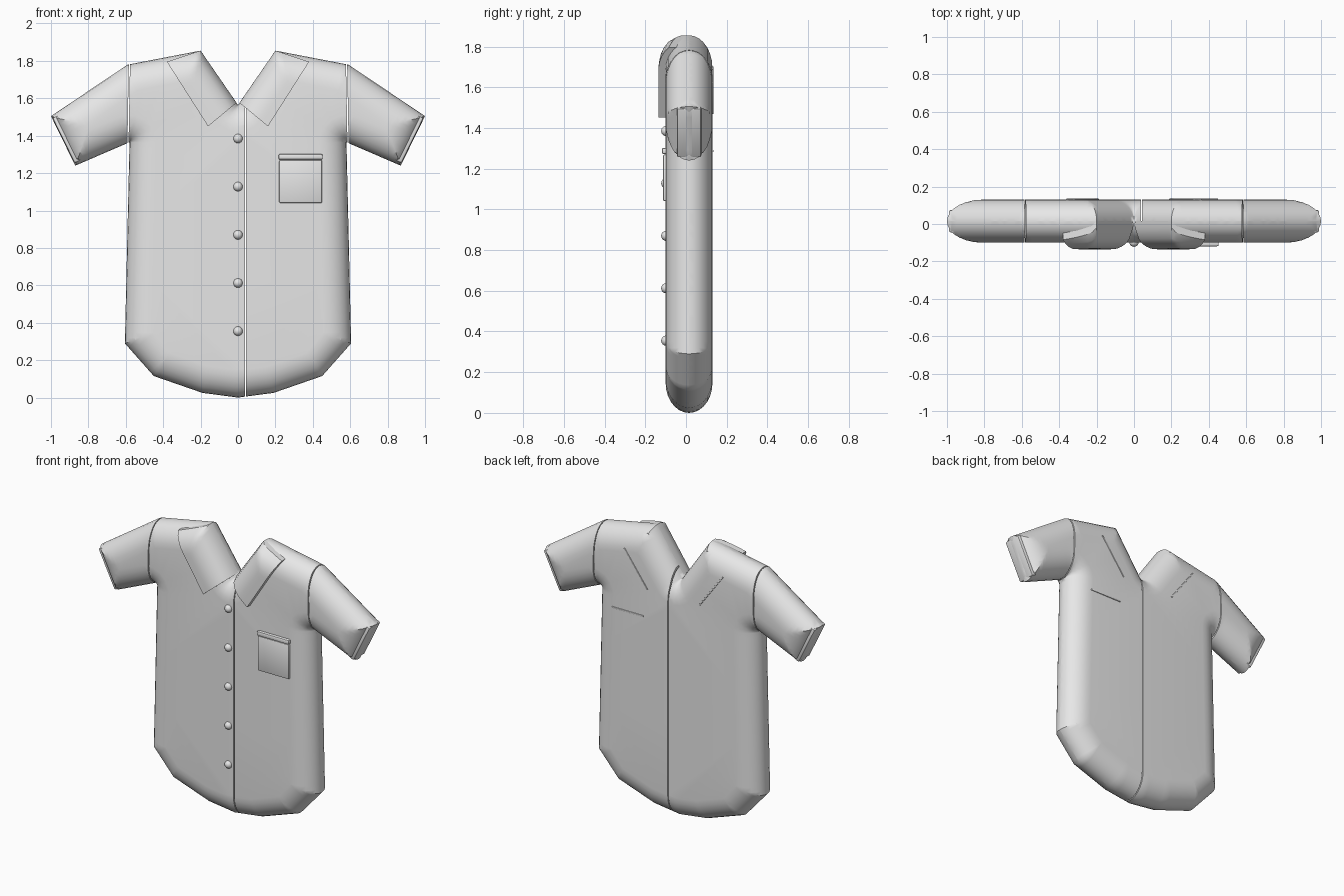
import bpy, bmesh, math
from mathutils import Vector, Matrix
from mathutils.geometry import delaunay_2d_cdt, intersect_point_line

if "Cube" in bpy.data.objects:
    bpy.data.objects.remove(bpy.data.objects["Cube"])

CY, HALF, ROUND = 0.015, 0.115, 0.145     # mid depth, half thickness, edge rounding width
fabric = bpy.data.materials.new("grey_fabric")
fabric.diffuse_color = (0.8, 0.8, 0.8, 1)
fabric.use_nodes = True
fabric.node_tree.nodes["Principled BSDF"].inputs["Base Color"].default_value = fabric.diffuse_color

# Garment outline in x,z: neck notch, shoulder, sleeve, armpit, side, curved hem
half = [(0.2, 1.855), (0.59, 1.78), (1.0, 1.505), (0.87, 1.24), (0.58, 1.365),
        (0.605, 0.29), (0.45, 0.115), (0.19, 0.025)]
right = [Vector(p) for p in half]
outline = ([Vector((0, 1.565))] + right + [Vector((0, 0))]
           + [Vector((-p.x, p.y)) for p in reversed(right)])


def edges_of(poly):
    return list(zip(poly, poly[1:] + poly[:1]))


def edge_distance(p):
    best = 9
    for a, b in edges_of(outline):
        q, t = intersect_point_line(p, a, b)
        q = a.lerp(b, min(1, max(0, t)))
        best = min(best, (p - q.to_2d()).length)
    return best


def puff(p):
    """Half thickness of the padded garment at a point."""
    d = min(1, edge_distance(p) / ROUND)
    return HALF * math.sqrt(max(0, 1 - (1 - d) ** 2))


def samples(a, b, step=0.03):
    n = max(1, round((b - a).length / step))
    return [a.lerp(b, i / n) for i in range(n)]


def inward(a, b):
    d = (b - a).normalized()
    return Vector((d.y, -d.x))


def finish(bm, name, angle=30):
    bmesh.ops.recalc_face_normals(bm, faces=bm.faces)
    me = bpy.data.meshes.new(name)
    bm.to_mesh(me)
    bm.free()
    me.materials.append(fabric)
    ob = bpy.data.objects.new(name, me)
    bpy.context.collection.objects.link(ob)
    bpy.ops.object.select_all(action='DESELECT')
    ob.select_set(True)
    bpy.context.view_layer.objects.active = ob
    bpy.ops.object.shade_smooth_by_angle(angle=math.radians(angle))
    return ob


def shell(border, inner, front, back):
    """Closed solid between a front and a back surface over a polygon."""
    co, _, faces, *_ = delaunay_2d_cdt(border + inner, [], [list(range(len(border)))], 1, 1e-5)
    bm = bmesh.new()
    f = [bm.verts.new((p.x, front(p), p.y)) for p in co]
    k = [bm.verts.new((p.x, back(p), p.y)) for p in co]
    twin = dict(zip(f, k))
    for t in faces:
        bm.faces.new([f[i] for i in t])
    rim = [e for e in bm.edges if len(e.link_faces) == 1]
    for t in faces:
        bm.faces.new([k[i] for i in reversed(t)])
    for e in rim:
        a, b = e.verts
        bm.faces.new((a, b, twin[b], twin[a]))
    bmesh.ops.delete(bm, geom=[v for v in bm.verts if not v.link_faces], context='VERTS')
    bmesh.ops.remove_doubles(bm, verts=bm.verts, dist=1e-4)
    return bm


# Padded garment: contour points stepping inward from the outline
border = [p for a, b in edges_of(outline) for p in samples(a, b)]
inner = []
STEPS = 7
for s in range(1, STEPS + 1):
    d = ROUND * (1 - math.cos(math.pi / 2 * s / STEPS))
    ring = []
    for i, p in enumerate(outline):
        prev, nxt = outline[i - 1], outline[(i + 1) % len(outline)]
        n1, n2 = inward(prev, p), inward(p, nxt)
        if n1.x * n2.y - n1.y * n2.x < 0:
            ring.append(p + d * (n1 + n2) / (1 + n1.dot(n2)))
        else:
            ring += [p + d * n1.lerp(n2, j / 8).normalized() for j in range(9)]
        ring += [q + d * n2 for q in samples(p, nxt)[1:]]
    for q in ring:
        if edge_distance(q) > d - 1e-4 and all((q - r).length > 1e-3 for r in inner[-400:]):
            inner.append(q)

garment = shell(border, inner, lambda p: CY - puff(p), lambda p: CY + puff(p))


def panel(name, cuts):
    """Keep the part of the garment behind each (point, normal) plane."""
    bm = garment.copy()
    for co, no in cuts:
        bmesh.ops.bisect_plane(bm, geom=bm.verts[:] + bm.edges[:] + bm.faces[:],
                               plane_co=co, plane_no=no, clear_outer=True)
        bmesh.ops.holes_fill(bm, edges=[e for e in bm.edges if e.is_boundary])
    finish(bm, name)


GAP = 0.003


def armhole(side, keep_sleeve):
    sign = -1 if keep_sleeve else 1
    x = 0.588 - sign * GAP
    return (Vector((side * x, 0, 1.37)), Vector((side * sign, 0, sign * 0.018)))


# Body panels and sleeves
panel("left_sleeve", [armhole(1, True)])
panel("right_sleeve", [armhole(-1, True)])
panel("left_body", [armhole(1, False), (Vector((0.04 + GAP, 0, 0)), Vector((-1, 0, 0)))])
panel("right_body", [armhole(-1, False), (Vector((0.04 - GAP, 0, 0)), Vector((1, 0, 0)))])
garment.free()


def box(name, centre, size, tilt=0, bevel=0.006):
    bm = bmesh.new()
    bmesh.ops.create_cube(bm, size=1)
    bmesh.ops.scale(bm, vec=size, verts=bm.verts)
    bmesh.ops.bevel(bm, geom=bm.edges[:], offset=bevel, segments=2, profile=0.5, affect='EDGES')
    bm.transform(Matrix.Translation(centre) @ Matrix.Rotation(tilt, 4, 'Y'))
    return finish(bm, name)


for side, label in ((1, "left"), (-1, "right")):
    # Collar flap lying over the chest
    flap = [Vector((side * x, z)) for x, z in
            ((0.008, 1.576), (0.2, 1.855), (0.38, 1.795), (0.16, 1.45))]
    rim = [p for a, b in edges_of(flap) for p in samples(a, b, 0.025)]
    grid = [flap[0].lerp(flap[1], u / 14).lerp(flap[3].lerp(flap[2], u / 14), v / 9)
            for u in range(1, 14) for v in range(1, 9)]
    finish(shell(rim, grid, lambda p: CY - puff(p) - 0.035, lambda p: CY), label + "_collar")
    # Raised collar seam on the back
    a, b = Vector((side * 0.36, 1.70)), Vector((side * 0.19, 1.47))
    mid, run = (a + b) / 2, a - b
    box(label + "_back_seam", (mid.x, CY + HALF, mid.y), (0.008, 0.01, run.length),
        math.atan2(run.x, run.y), 0.002)
    # Cuff band along the sleeve end
    a, b = outline[3], outline[4]
    mid = (a + b) / 2 + inward(a, b) * 0.022
    run = a - b
    box(label + "_cuff", (side * mid.x, CY, mid.y), (0.04, 0.12, run.length - 0.025),
        side * math.atan2(run.x, run.y), 0.01)

# Chest pocket with folded top, and its seam on the back
box("pocket", (0.335, -0.1, 1.155), (0.23, 0.026, 0.23), bevel=0.008)
box("pocket_hem", (0.335, -0.1, 1.287), (0.236, 0.038, 0.03), bevel=0.008)
box("pocket_back_seam", (0.335, CY + HALF, 1.287), (0.23, 0.01, 0.01), bevel=0.002)

# Button row
for i in range(5):
    bm = bmesh.new()
    bmesh.ops.create_uvsphere(bm, u_segments=20, v_segments=12, radius=0.025)
    bm.transform(Matrix.Translation((0, -0.097, 1.385 - i * 0.2575)))
    finish(bm, "button_%d" % (i + 1))
